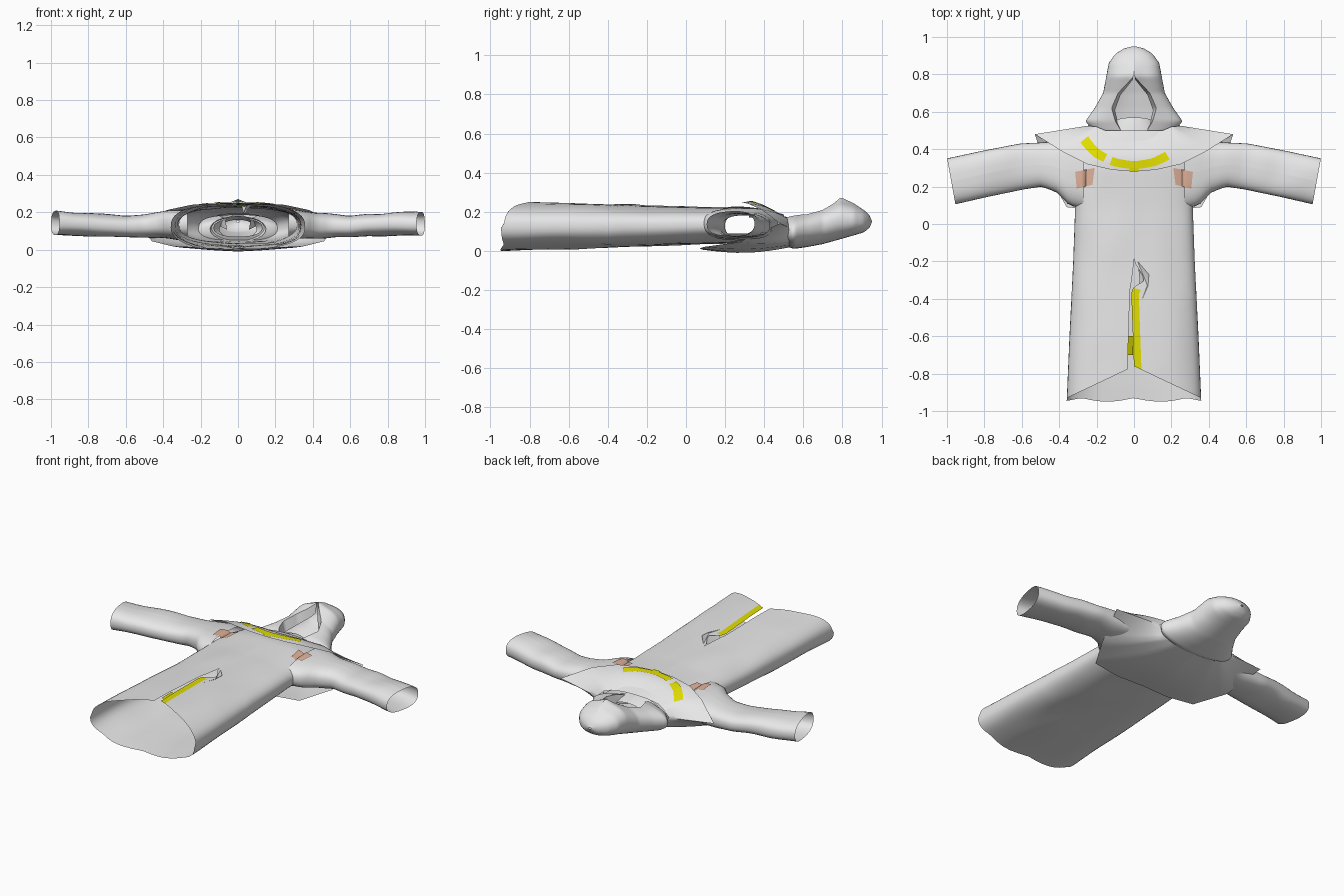
import bpy
import math
from mathutils import Vector, noise
from mathutils.bvhtree import BVHTree

old = bpy.data.objects.get("Cube")
if old:
    bpy.data.objects.remove(old, do_unlink=True)


def material(name, color):
    m = bpy.data.materials.new(name)
    m.use_nodes = True
    m.diffuse_color = (*color, 1)
    bsdf = m.node_tree.nodes["Principled BSDF"]
    bsdf.inputs["Base Color"].default_value = (*color, 1)
    bsdf.inputs["Roughness"].default_value = 0.9
    return m


CLOTH = material("grey cloth", (0.8, 0.8, 0.8))
TRIM = material("yellow trim", (0.75, 0.72, 0.0))
PATCH = material("tan patch", (0.74, 0.44, 0.32))


def sheet(name, rows, mats, keep=None, trim=None, angle=60):
    """Mesh from rows of points; keep and trim are rules on face centre and column."""
    w = len(rows[0])
    pts = [Vector(p) for row in rows for p in row]
    faces, index = [], []
    for r in range(len(rows) - 1):
        for c in range(w - 1):
            f = (r * w + c, r * w + c + 1, (r + 1) * w + c + 1, (r + 1) * w + c)
            mid = sum((pts[i] for i in f), Vector()) / 4
            if keep and not keep(mid):
                continue
            faces.append(f)
            index.append(1 if trim and trim(mid, c) else 0)
    me = bpy.data.meshes.new(name)
    me.from_pydata(pts, [], faces)
    for m in mats:
        me.materials.append(m)
    for poly, i in zip(me.polygons, index):
        poly.material_index = i
    ob = bpy.data.objects.new(name, me)
    bpy.context.collection.objects.link(ob)
    bpy.ops.object.select_all(action='DESELECT')
    ob.select_set(True)
    bpy.context.view_layer.objects.active = ob
    bpy.ops.object.shade_smooth_by_angle(angle=math.radians(angle))
    return ob


def at(keys, t):
    """Smooth interpolation in a table of (t, values...)."""
    if t <= keys[0][0]:
        return keys[0][1:]
    for a, b in zip(keys, keys[1:]):
        if t <= b[0]:
            k = (t - a[0]) / (b[0] - a[0])
            return [p + (q - p) * k for p, q in zip(a[1:], b[1:])]
    return keys[-1][1:]


def spow(v, p):
    return math.copysign(abs(v) ** p, v)


def theta(x, hw, p):
    return math.asin(max(-1, min(1, spow(x / hw, 1 / p))))


def lerp(a, b, k):
    return a + (b - a) * k


def wrinkle(p, amount):
    return amount * noise.noise(Vector((p[0] * 7, p[1] * 3.5, p[2] * 4)))


# Robe body: flattened tube with a slanted hem and a front slit
BODY = [(-0.95, 0.36, 0.0, 0.25), (-0.6, 0.345, 0.01, 0.245), (-0.2, 0.325, 0.025, 0.232),
        (0.08, 0.315, 0.035, 0.225), (0.3, 0.33, 0.04, 0.225), (0.42, 0.29, 0.045, 0.21),
        (0.5, 0.21, 0.05, 0.185)]
SLIT = [(-0.76, -0.035, 0.0), (-0.35, -0.022, -0.015), (-0.28, -0.01, 0.06), (-0.2, 0, 0)]
P = 0.8
rows = []
for i in range(49):
    s = i / 48
    top = lerp(-0.76, 0.5, s)
    left, right = at(SLIT, top)
    hw = at(BODY, top)[0]
    start, end = theta(right, hw, P), 2 * math.pi + theta(left, hw, P)
    band = theta(right + 0.04, hw, P)
    row = []
    for j in range(50):
        a = start if j == 0 else lerp(band, end, (j - 1) / 48)
        fx, fz = spow(math.sin(a), P), spow(math.cos(a), P)
        hem = -0.93 + 0.17 * (1 - abs(fx)) if fz > 0 else -0.93 - 0.02 * abs(math.sin(fx * 4))
        y = lerp(hem, 0.5, s)
        w, lo, hi = at(BODY, y)
        p = (w * fx, y, (lo + hi) / 2 + (hi - lo) / 2 * fz)
        row.append((p[0], y, p[2] + wrinkle(p, 0.007)))
    rows.append(row)
body = sheet("robe_body", rows, [CLOTH, TRIM],
             keep=lambda m: not (0.14 < m.y < 0.43 and abs(m.x) > 0.295),
             trim=lambda m, c: c == 0 and m.y < -0.35)

# Inner facing of the slit
sheet("slit_facing", [[(-0.035 + 0.03 * k, -0.7 + 0.1 * t, 0.235 - 0.02 * k) for k in (0, 1)]
                      for t in (0, 1)], [TRIM])
# Fold of cloth beside the top of the slit
sheet("slit_fold", [[(0.02, -0.2, 0.232), (0.08, -0.27, 0.24)],
                    [(0.03, -0.3, 0.19), (0.075, -0.33, 0.239)],
                    [(0.03, -0.38, 0.2), (0.045, -0.4, 0.238)]], [CLOTH])

# Sleeves: x, lower y, upper y, low z, high z
SLEEVE = [(0.27, 0.08, 0.47, 0.05, 0.215), (0.35, 0.1, 0.46, 0.055, 0.21),
          (0.42, 0.17, 0.44, 0.06, 0.2), (0.5, 0.2, 0.435, 0.065, 0.19),
          (0.6, 0.185, 0.43, 0.07, 0.185), (0.8, 0.145, 0.39, 0.07, 0.195),
          (0.98, 0.105, 0.35, 0.075, 0.205)]
sleeves = []
for side, name in ((1, "left_sleeve"), (-1, "right_sleeve")):
    rows = []
    for i in range(25):
        x = lerp(0.27, 0.977, i / 24)
        y0, y1, z0, z1 = at(SLEEVE, x)
        row = []
        for j in range(33):
            a = 2 * math.pi * j / 32 * side
            y = (y0 + y1) / 2 + (y1 - y0) / 2 * spow(math.sin(a), P)
            z = (z0 + z1) / 2 + (z1 - z0) / 2 * spow(math.cos(a), P)
            lean = (y - (y0 + y1) / 2) * 0.18 * i / 24
            row.append((side * (x + lean), y, z + wrinkle((x * side, y, z), 0.012)))
        rows.append(row)
    sleeves.append(sheet(name, rows, [CLOTH]))

# Shoulder cape: half outline from front centre over the shoulder to back centre
HEM = [(0, 0, 0.28, 0.25), (1, 0.12, 0.29, 0.248), (2, 0.25, 0.32, 0.24), (3, 0.38, 0.385, 0.212),
       (4, 0.53, 0.48, 0.14), (5, 0.46, 0.27, 0.045), (6, 0.36, 0.09, 0.02),
       (7, 0.18, 0.07, 0.012), (8, 0, 0.085, 0.006)]
NECK = [(0, 0, 0.46, 0.19), (1, 0.06, 0.465, 0.19), (2, 0.13, 0.49, 0.18), (3, 0.2, 0.52, 0.165),
        (4, 0.25, 0.525, 0.12), (5, 0.2, 0.53, 0.05), (6, 0.13, 0.54, 0.03), (8, 0, 0.54, 0.02)]


def cape_point(u, v):
    h, n = Vector(at(HEM, abs(u))), Vector(at(NECK, abs(u)))
    p = h.lerp(n, v)
    p.z += 0.045 * math.sin(math.pi * v) * math.cos(math.pi * abs(u) / 8) * 0.5
    p.x = math.copysign(p.x, u)
    return p


cape = sheet("shoulder_cape", [[cape_point(-8 + j / 4, i / 8) for j in range(65)]
                               for i in range(9)], [CLOTH], angle=45)

# Painted trim on the cape
for name, u0, u1 in (("cape_trim_front", -1.15, 1.7), ("cape_trim_side", -2.85, -1.45)):
    rows = []
    for k in (-0.12, 0.12):
        us = [lerp(u0, u1, j / 16) for j in range(17)]
        rows.append([cape_point(u, 0.19 + 0.045 * u * u + k) + Vector((0, 0, 0.005)) for u in us])
    sheet(name, rows, [TRIM])
sheet("cape_trim_tab", [[cape_point(u, v) + Vector((0, 0, 0.006)) for u in (-0.2, 0.2)]
                        for v in (0, 0.1)], [TRIM])

# Cloth patches draped on the chest
deps = bpy.context.evaluated_depsgraph_get()
trees = [BVHTree.FromObject(o, deps) for o in [body] + sleeves]


def drape(x, y):
    hits = [t.ray_cast(Vector((x, y, 1)), Vector((0, 0, -1)))[0] for t in trees]
    return (x, y, max([h.z for h in hits if h] + [0.1]) + 0.005)


for side, name in ((1, "left_patch"), (-1, "right_patch")):
    sheet(name, [[drape(side * (0.21 + 0.015 * j + 0.012 * (5 - i) / 5 * (1 - j / 4)),
                        0.3 - 0.018 * (5 - i) - 0.003 * j) for j in range(8)] for i in range(6)],
          [PATCH])

# Hood: open at the face, ridged along the crown
HOOD = [(0.475, 0.13, 0.07, 0.165, 0.05), (0.5, 0.22, 0.03, 0.17, 0.07), (0.55, 0.26, 0.01, 0.185, 0.1),
        (0.62, 0.21, 0.02, 0.2, 0.12), (0.7, 0.165, 0.035, 0.22, 0.085), (0.79, 0.148, 0.06, 0.255, 0.0),
        (0.86, 0.135, 0.08, 0.235, 0.0), (0.91, 0.1, 0.095, 0.21, 0.0),
        (0.94, 0.05, 0.12, 0.18, 0.0), (0.95, 0.008, 0.145, 0.155, 0.0)]
rows, rims = [], []
for i in range(41):
    y = lerp(0.475, 0.95, i / 40)
    hw, lo, hi, gap = at(HOOD, y)
    a0 = theta(gap, hw, 0.9)
    ridge = 0.018 * max(0, 1 - abs(y - 0.8) / 0.1)
    row = []
    for j in range(41):
        a = lerp(a0, 2 * math.pi - a0, j / 40)
        x = hw * spow(math.sin(a), 0.9)
        z = (lo + hi) / 2 + (hi - lo) / 2 * spow(math.cos(a), 0.9)
        if math.cos(a) > 0:
            z += ridge * math.exp(-(x / 0.03) ** 2)
        row.append((x, y, z))
    rows.append(row)
    if 0.49 < y < 0.79:
        rims.append(row[0])
sheet("hood", rows, [CLOTH])

# Turned-in edge of the face opening
for side, name in ((1, "left_hood_rim"), (-1, "right_hood_rim")):
    sheet(name, [[(side * x, y, z), (side * x * 0.85, y - 0.01, z - 0.06)] for x, y, z in rims], [CLOTH])

# Collar inside the hood
sheet("collar", [[(w * math.sin(a), y + 0.02 * math.cos(a), 0.11 + h * math.cos(a))
                  for a in [math.pi * j / 12 for j in range(25)]]
                 for y, w, h in ((0.46, 0.15, 0.07), (0.52, 0.115, 0.06), (0.55, 0.1, 0.05))], [CLOTH])
